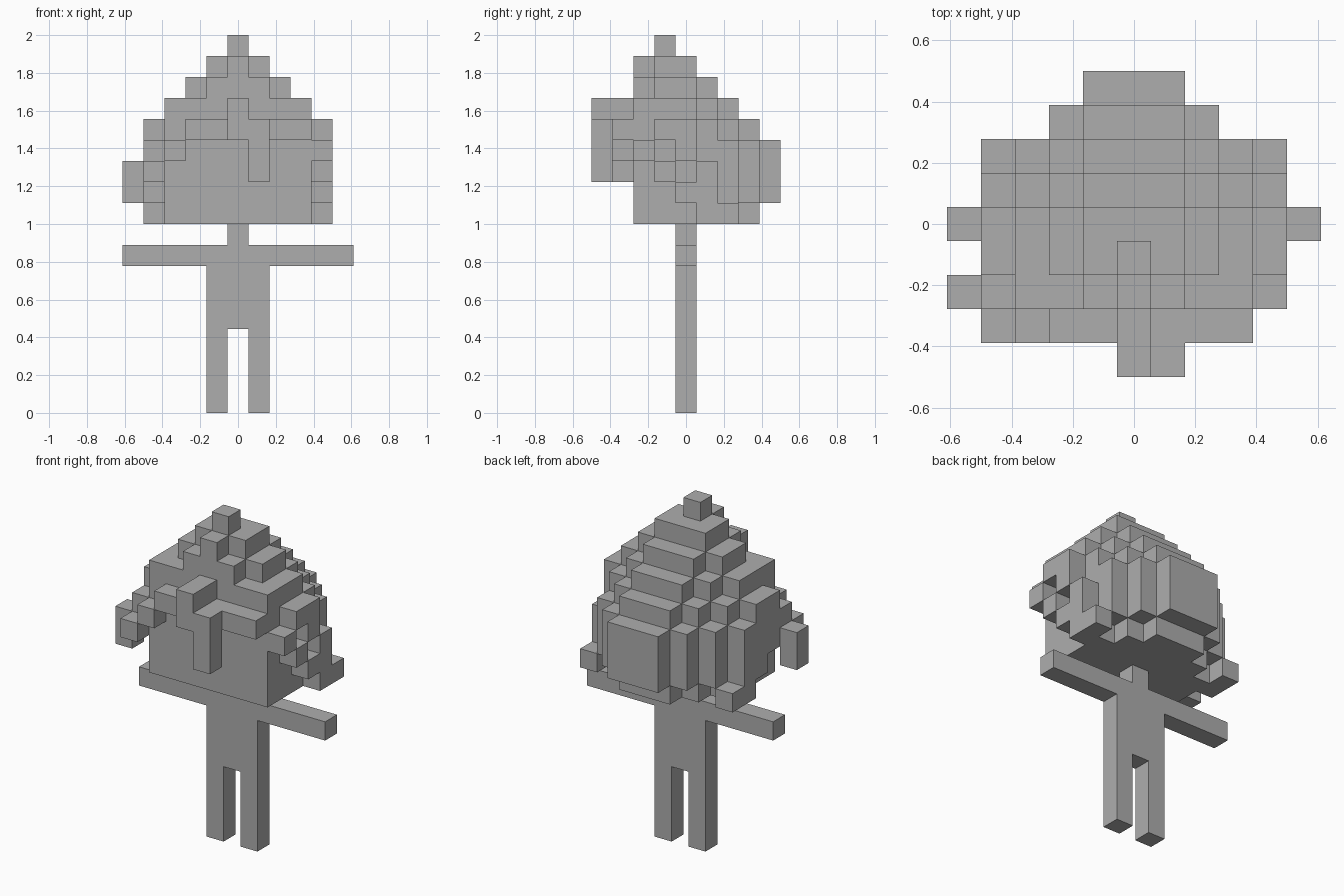
import bpy, bmesh
from mathutils import Vector

if "Cube" in bpy.data.objects:
    bpy.data.objects.remove(bpy.data.objects["Cube"])

U = 1 / 9  # edge length of one block

grey = bpy.data.materials.new("plain_grey")
grey.diffuse_color = (0.42, 0.42, 0.42, 1)
grey.use_nodes = True
grey.node_tree.nodes["Principled BSDF"].inputs["Base Color"].default_value = grey.diffuse_color


def box(x, y, z):
    """Set of block cells for inclusive (from, to) ranges."""
    return {(i, j, k) for i in range(x[0], x[1] + 1)
            for j in range(y[0], y[1] + 1) for k in range(z[0], z[1] + 1)}


parts = {}

# Flat body
parts["left_leg"] = box((-1, -1), (0, 0), (0, 3))
parts["right_leg"] = box((1, 1), (0, 0), (0, 3))
parts["torso"] = box((-1, 1), (0, 0), (4, 6))
parts["arms"] = box((-5, 5), (0, 0), (7, 7))
parts["neck"] = box((0, 0), (0, 0), (8, 8))

# Head: width shrinks towards the crown, back steps away diagonally
head = set()
for k in range(9, 15):
    reach = {9: 4, 10: 5, 11: 5, 12: 5, 13: 4, 14: 3}[k]
    for i in range(-3, 4):
        back = reach - max(abs(i), 1)
        head |= box((i, i), (-2, back), (k, k))
parts["head"] = head

# Crown steps
crown = box((-1, 1), (-2, 1), (15, 15)) | box((-2, 2), (-1, 0), (15, 15))
crown |= box((-1, 1), (-1, 0), (16, 16)) | {(0, -2, 16), (0, -1, 17)}
parts["crown"] = crown

# Fringe across the forehead with a hanging lock
fringe = box((-2, 3), (-3, -3), (13, 13)) | {(-3, -3, 12), (-4, -3, 11)}
fringe |= box((0, 0), (-4, -3), (13, 14)) | box((1, 1), (-4, -4), (11, 13))
parts["fringe"] = fringe

# Hair on both sides of the head
for s, name in ((-1, "left_side_hair"), (1, "right_side_hair")):
    x = (4 * s, 4 * s)
    hair = box(x, (-1, 0), (13, 13)) | box(x, (1, 2), (9, 9))
    hair |= box(x, (1, 1), (10, 11))
    hair |= {(4 * s, -2, 12), (4 * s, -1, 11), (4 * s, 0, 10), (4 * s, 0, 12)}
    if s < 0:
        hair |= {(-4, -1, 12), (-4, 0, 11), (-4, 1, 12)}
        hair |= box((-5, -5), (-2, -2), (10, 11))
    parts[name] = hair

solid = set().union(*parts.values())


def build(name, cells):
    """Skin the cells with faces wherever they meet open space."""
    bm = bmesh.new()
    for c in cells:
        for axis in range(3):
            for s in (-1, 1):
                n = list(c)
                n[axis] += s
                if tuple(n) in solid:
                    continue
                a, b = (axis + 1) % 3, (axis + 2) % 3
                corners = []
                for da, db in ((-.5, -.5), (.5, -.5), (.5, .5), (-.5, .5))[::s]:
                    p = Vector(c) + Vector((0, 0, .5))
                    p[axis] += s * .5
                    p[a] += da
                    p[b] += db
                    corners.append(bm.verts.new(p * U))
                bm.faces.new(corners)
    bmesh.ops.remove_doubles(bm, verts=bm.verts, dist=1e-4)
    bmesh.ops.dissolve_limit(bm, angle_limit=0.02, verts=bm.verts, edges=bm.edges)
    mesh = bpy.data.meshes.new(name)
    bm.to_mesh(mesh)
    bm.free()
    mesh.materials.append(grey)
    bpy.context.collection.objects.link(bpy.data.objects.new(name, mesh))


for name, cells in parts.items():
    build(name, cells)
